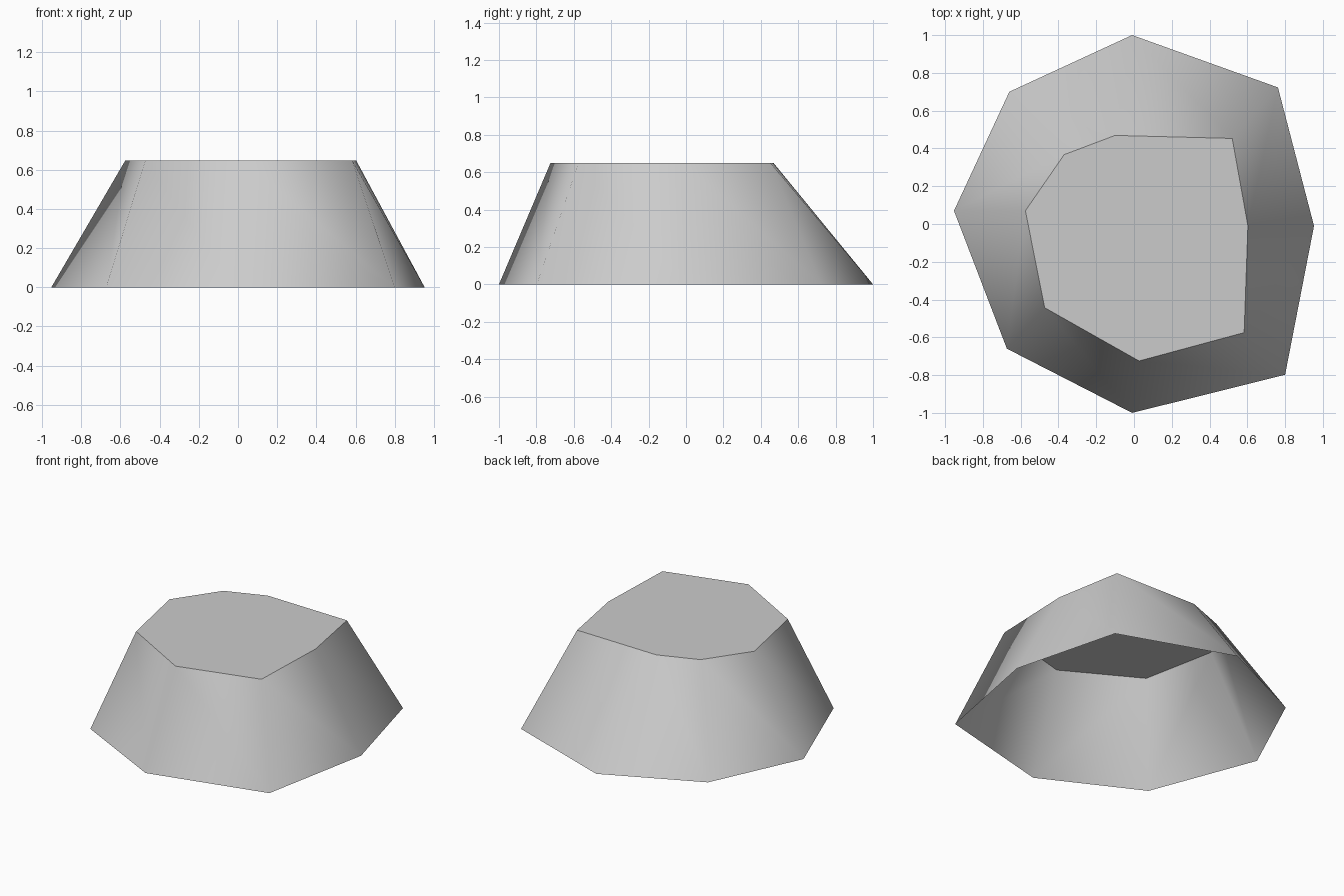
import bpy
import bmesh

cube = bpy.data.objects.get("Cube")
if cube:
    bpy.data.objects.remove(cube, do_unlink=True)

HEIGHT = 0.648

# Irregular eight-sided outlines, counter-clockwise from the left side
BASE = [(0.953, -0.01), (0.762, 0.723), (-0.01, 1.0), (-0.66, 0.70),
        (-0.953, 0.07), (-0.673, -0.66), (-0.01, -1.0), (0.80, -0.798)]
TOP = [(0.603, -0.01), (0.52, 0.453), (-0.10, 0.469), (-0.37, 0.367),
       (-0.575, 0.07), (-0.473, -0.443), (0.027, -0.725), (0.583, -0.575)]

# Single grey stone colour
stone = bpy.data.materials.new("stone_grey")
stone.use_nodes = True
grey = (0.6, 0.6, 0.6, 1.0)
stone.diffuse_color = grey
stone.node_tree.nodes["Principled BSDF"].inputs["Base Color"].default_value = grey

bm = bmesh.new()
lower = [bm.verts.new((x, y, 0)) for x, y in BASE]
upper = [bm.verts.new((x, y, HEIGHT)) for x, y in TOP]

# Smooth sloping wall, open underneath; each side folds along one diagonal
count = len(BASE)
for i in range(count):
    j = (i + 1) % count
    for corners in ((lower[i], lower[j], upper[i]), (lower[j], upper[j], upper[i])):
        bm.faces.new(corners).smooth = True

# Flat cap with a crisp rim
cap = bm.faces.new(upper)
for edge in cap.edges:
    edge.smooth = False

mesh = bpy.data.meshes.new("rock_mound")
bm.to_mesh(mesh)
bm.free()
mesh.materials.append(stone)
mound = bpy.data.objects.new("rock_mound", mesh)
bpy.context.collection.objects.link(mound)
